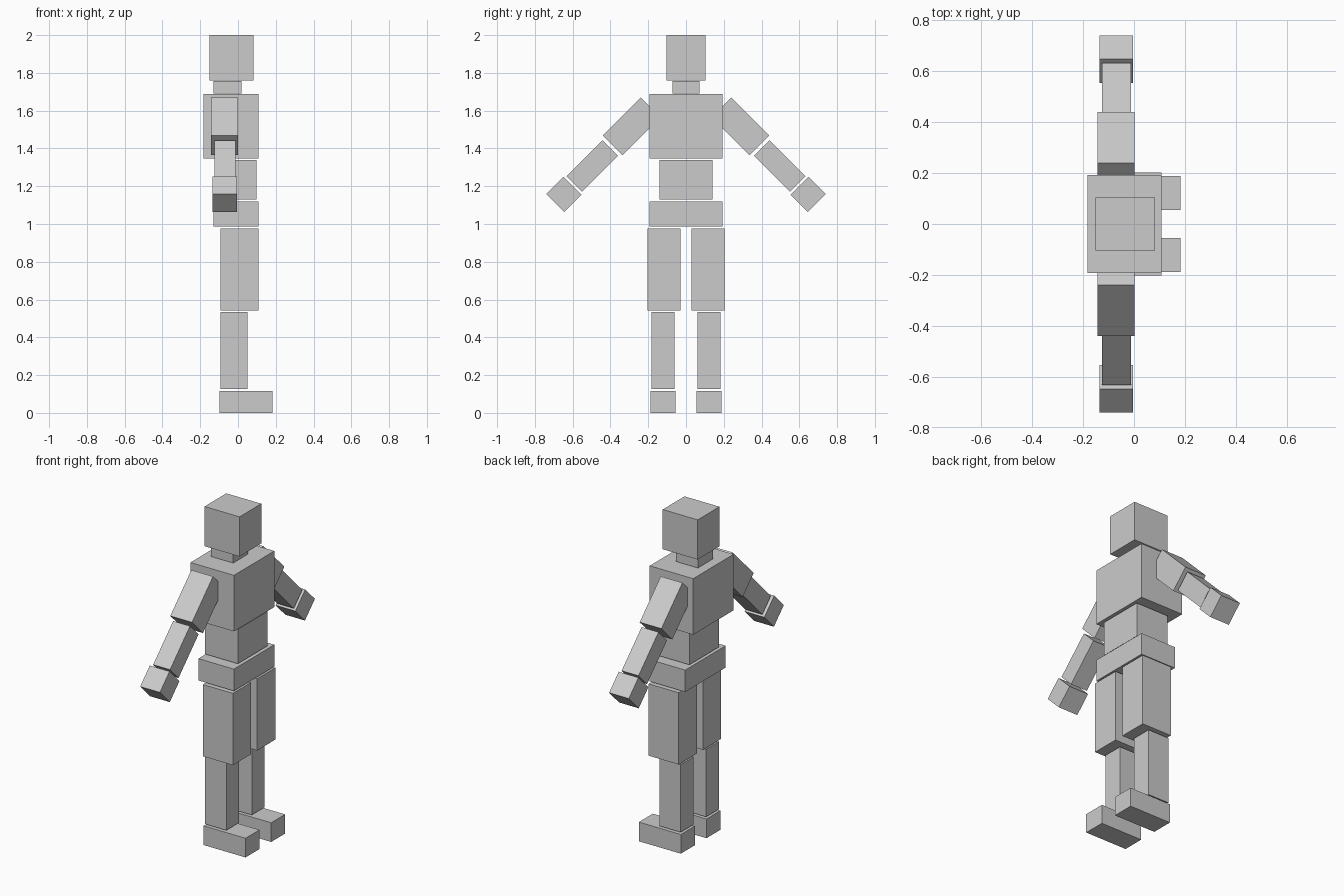
import bpy, math
from mathutils import Matrix

if "Cube" in bpy.data.objects:
    bpy.data.objects.remove(bpy.data.objects["Cube"])

grey = bpy.data.materials.new("plain_grey")
grey.diffuse_color = (0.6, 0.6, 0.6, 1)
grey.use_nodes = True
grey.node_tree.nodes["Principled BSDF"].inputs["Base Color"].default_value = grey.diffuse_color


def block(name, x, y, z, tilt=0.0):
    """Box spanning the given (min, max) ranges, tilted about its own centre along x."""
    bpy.ops.mesh.primitive_cube_add(size=1)
    ob = bpy.context.object
    ob.name = name
    size = [b - a for a, b in (x, y, z)]
    centre = [(a + b) / 2 for a, b in (x, y, z)]
    ob.data.transform(Matrix.Rotation(tilt, 4, 'X') @ Matrix.Diagonal((*size, 1)))
    ob.location = centre
    ob.data.materials.append(grey)


def arm_block(name, side, x, cy, cz, length, thick):
    """Arm segment hanging outward and down at 45 degrees."""
    y = (side * cy - length / 2, side * cy + length / 2)
    block(name, x, y, (cz - thick / 2, cz + thick / 2), -side * math.pi / 4)


# Head and trunk
block("head", (-0.151, 0.083), (-0.104, 0.104), (1.76, 2.0))
block("neck", (-0.13, 0.018), (-0.072, 0.072), (1.691, 1.756))
block("chest", (-0.183, 0.108), (-0.193, 0.193), (1.348, 1.687))
block("belly", (-0.122, 0.098), (-0.141, 0.141), (1.13, 1.338))
block("pelvis", (-0.13, 0.108), (-0.193, 0.193), (0.988, 1.12))

# Limbs, repeated on both sides
for side, label in ((-1, "right"), (1, "left")):
    def span(a, b):
        return tuple(sorted((side * a, side * b)))

    block(label + "_thigh", (-0.093, 0.108), span(0.029, 0.203), (0.543, 0.977))
    block(label + "_shin", (-0.093, 0.05), span(0.06, 0.183), (0.126, 0.535))
    block(label + "_foot", (-0.098, 0.183), span(0.056, 0.189), (0.0, 0.116))
    arm_block(label + "_upper_arm", side, (-0.144, 0.001), 0.288, 1.517, 0.284, 0.148)
    arm_block(label + "_forearm", side, (-0.125, -0.012), 0.496, 1.307, 0.27, 0.115)
    arm_block(label + "_hand", side, (-0.136, -0.004), 0.647, 1.157, 0.13, 0.134)
